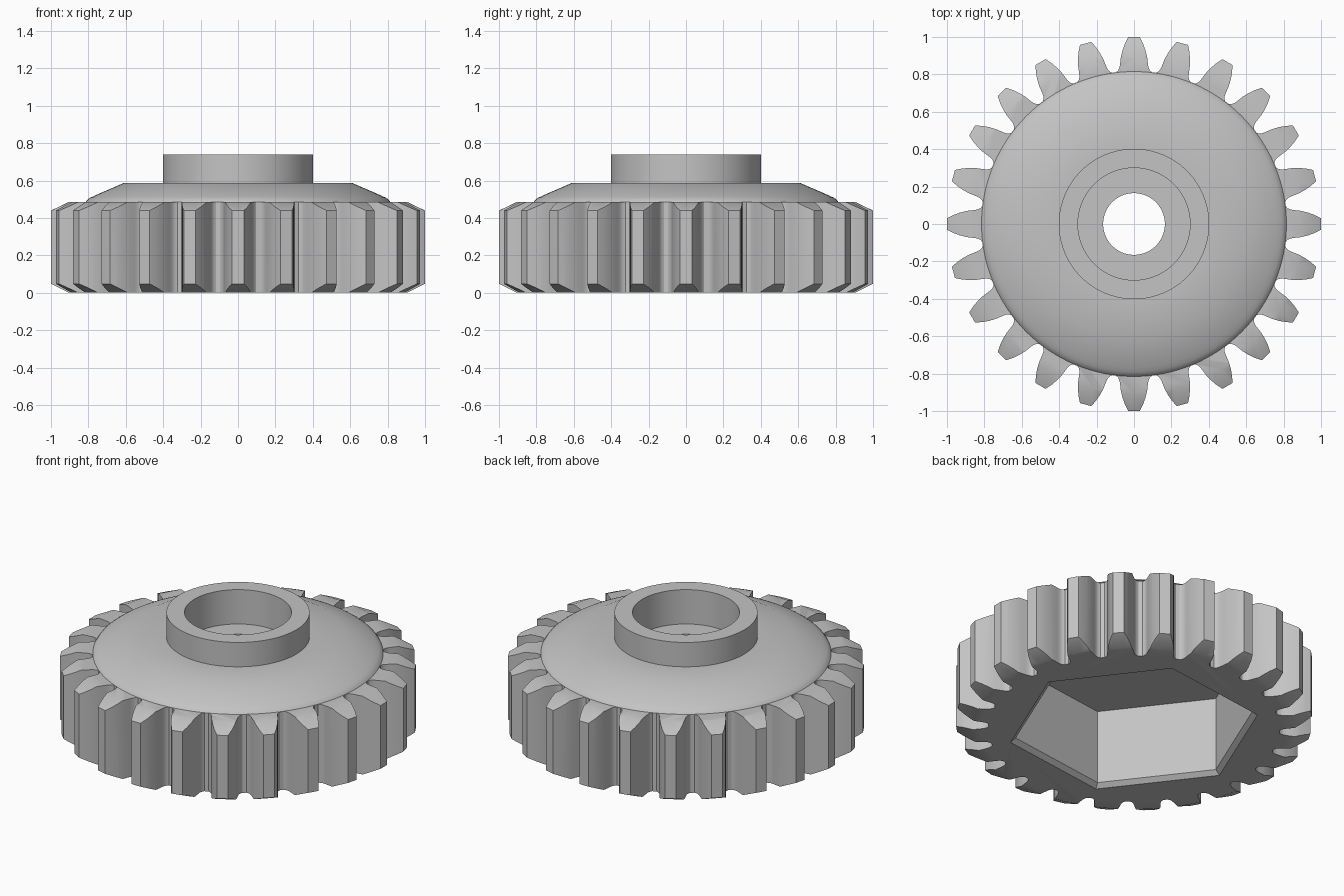
import bpy
import bmesh
from math import sin, cos, radians, pi

cube = bpy.data.objects.get("Cube")
if cube:
    bpy.data.objects.remove(cube, do_unlink=True)

TEETH = 24
RING_TOP = 0.485

steel = bpy.data.materials.new("plain_grey")
steel.use_nodes = True
steel.diffuse_color = (0.55, 0.55, 0.55, 1)
steel.node_tree.nodes["Principled BSDF"].inputs["Base Color"].default_value = (0.55, 0.55, 0.55, 1)


def loft(name, rings, closed=False):
    """Skin a list of equal point rings; close the tube on itself or cap both ends."""
    bm = bmesh.new()
    rows = [[bm.verts.new(p) for p in ring] for ring in rings]
    pairs = list(zip(rows, rows[1:]))
    if closed:
        pairs.append((rows[-1], rows[0]))
    else:
        bm.faces.new(rows[0][::-1])
        bm.faces.new(rows[-1])
    for low, high in pairs:
        n = len(low)
        for i in range(n):
            j = (i + 1) % n
            bm.faces.new((low[i], low[j], high[j], high[i]))
    bmesh.ops.recalc_face_normals(bm, faces=bm.faces)
    mesh = bpy.data.meshes.new(name)
    bm.to_mesh(mesh)
    bm.free()
    mesh.materials.append(steel)
    obj = bpy.data.objects.new(name, mesh)
    bpy.context.collection.objects.link(obj)
    return obj


def lathe(name, profile, sides=128, turn=0.0, closed=False):
    """Revolve (radius, height) points around z."""
    angles = [turn + 2 * pi * i / sides for i in range(sides)]
    rings = [[(r * cos(a), r * sin(a), z) for a in angles] for r, z in profile]
    return loft(name, rings, closed)


def activate(obj):
    bpy.ops.object.select_all(action='DESELECT')
    obj.select_set(True)
    bpy.context.view_layer.objects.active = obj


def combine(obj, tool, operation):
    """Apply a boolean with a helper solid, then discard the helper."""
    tool.hide_render = True
    mod = obj.modifiers.new(operation.lower(), 'BOOLEAN')
    mod.operation = operation
    mod.solver = 'EXACT'
    mod.object = tool
    activate(obj)
    bpy.ops.object.modifier_apply(modifier=mod.name)
    bpy.data.objects.remove(tool, do_unlink=True)


# Toothed ring: half a tooth as (angle in degrees, radius), mirrored and repeated
half_tooth = [(1.8, 1.0), (2.9, 0.965), (3.8, 0.93), (4.5, 0.895), (4.95, 0.86),
              (5.3, 0.84), (5.9, 0.825), (6.7, 0.817)]
tooth = [(-a, r) for a, r in reversed(half_tooth)] + half_tooth
outline = []
for k in range(TEETH):
    for a, r in tooth:
        t = radians(a + k * 360 / TEETH)
        outline.append((r * cos(t), r * sin(t)))
ring = loft("toothed_ring", [[(x, y, z) for x, y in outline] for z in (0, RING_TOP)])

# Conical chamfers on the tooth ends
combine(ring, lathe("chamfer_envelope", [
    (0.70, -0.1), (0.905, 0), (1.005, 0.05), (1.005, 0.437),
    (0.905, RING_TOP), (0.70, 0.585)]), 'INTERSECT')

# Hexagonal pocket with a bevelled mouth, corners facing the tooth gaps
combine(ring, lathe("hex_cutter", [(0.83, -0.1), (0.68, 0.025), (0.68, 0.7)],
                    sides=6, turn=radians(7.5)), 'DIFFERENCE')

# Domed hub with raised collar, counterbore and through hole
hub = lathe("domed_hub", [
    (0.165, RING_TOP), (0.815, RING_TOP), (0.806, 0.497), (0.79, 0.508),
    (0.765, 0.52), (0.61, 0.587), (0.402, 0.587), (0.402, 0.738),
    (0.30, 0.738), (0.30, 0.525), (0.165, 0.525)], closed=True)

for part in (ring, hub):
    activate(part)
    bpy.ops.object.shade_smooth_by_angle(angle=radians(28))
